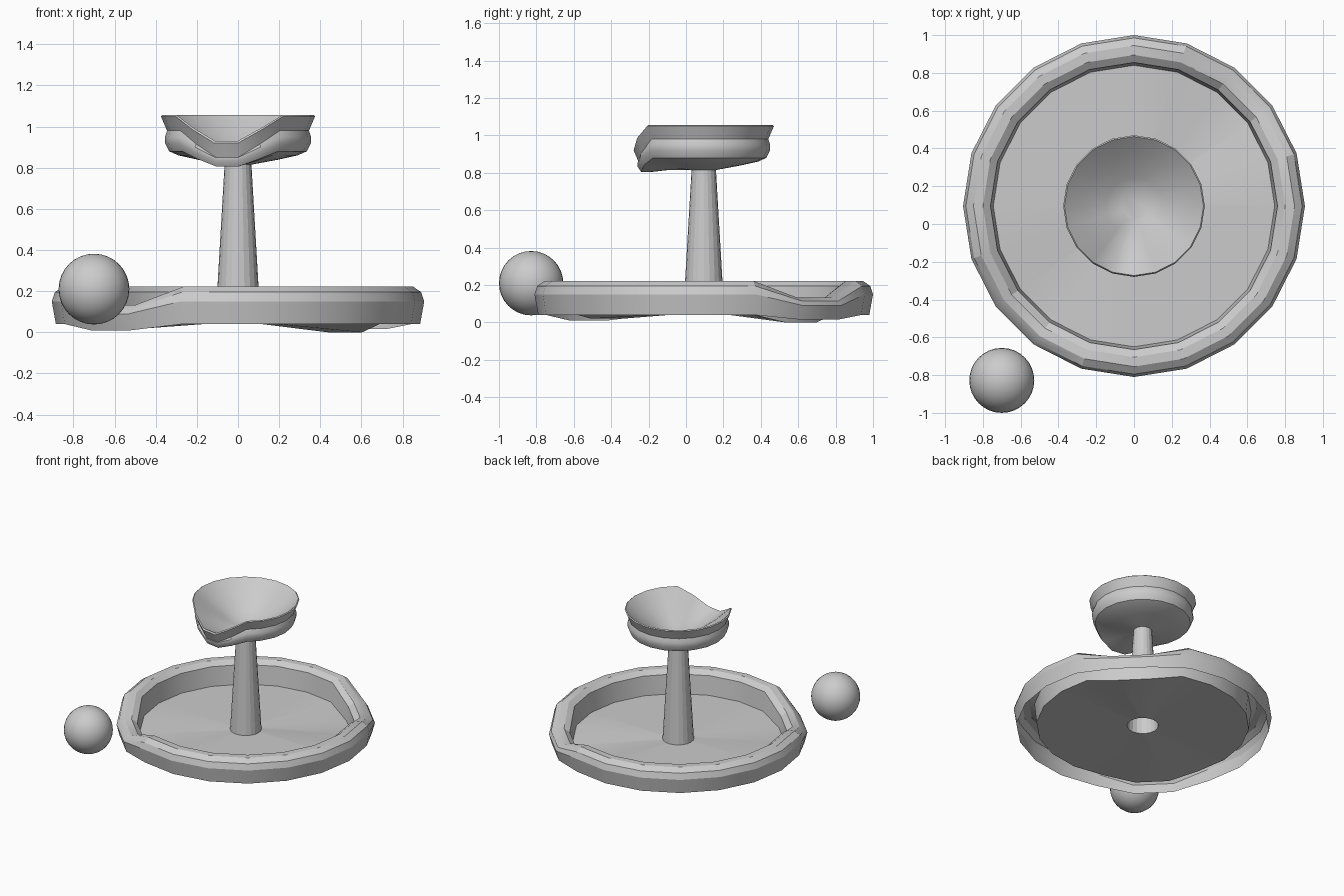
import bpy, bmesh, math

if "Cube" in bpy.data.objects:
    bpy.data.objects.remove(bpy.data.objects["Cube"])

N = 20
CX, CY = 0.0, 0.095


def lathe(name, profile, weights, angle=None, cap_top=False):
    """Revolve rows (radius, z, dip_a, dip_b); weights lower chosen columns to form spouts."""
    bm = bmesh.new()
    rings = []
    for r, z, da, db in profile:
        ring = []
        for k in range(N):
            a = math.radians(360 / N * k)
            wa, wb = weights.get(k, (0, 0))
            ring.append(bm.verts.new((CX + r * math.cos(a), CY + r * math.sin(a),
                                      z - wa * da - wb * db)))
        rings.append(ring)
    for lo, hi in zip(rings, rings[1:]):
        for k in range(N):
            n = (k + 1) % N
            bm.faces.new((lo[k], lo[n], hi[n], hi[k]))
    if cap_top:
        bm.faces.new(rings[-1])
    me = bpy.data.meshes.new(name)
    bm.to_mesh(me)
    bm.free()
    ob = bpy.data.objects.new(name, me)
    bpy.context.collection.objects.link(ob)
    if angle:
        smooth(ob, angle)
    return ob


def smooth(ob, angle):
    bpy.ops.object.select_all(action='DESELECT')
    ob.select_set(True)
    bpy.context.view_layer.objects.active = ob
    bpy.ops.object.shade_smooth_by_angle(angle=math.radians(angle))


# Large basin: open underneath, with pouring dips at back right and front left
basin = [(0.885, 0.04, 0.025, 0.03), (0.905, 0.15, 0.06, 0.06),
         (0.89, 0.195, 0.08, 0.085), (0.85, 0.223, 0.09, 0.09),
         (0.80, 0.223, 0.09, 0.09), (0.76, 0.195, 0.09, 0.09),
         (0.745, 0.05, 0.05, 0.03), (0.11, 0.05, 0, 0)]
lathe("basin", basin, {2: (1, 0), 3: (1, 0), 12: (0, 1), 13: (0, 1)}, 25)

# Tapered column
lathe("column", [(0.11, 0.05, 0, 0), (0.065, 0.82, 0, 0)], {})

# Upper bowl with a broad lip dipping at the front
bowl = [(0.065, 0.815, 0, 0), (0.20, 0.84, 0.025, 0), (0.29, 0.86, 0.055, 0),
        (0.335, 0.88, 0.075, 0), (0.355, 0.92, 0.085, 0), (0.355, 0.95, 0.10, 0),
        (0.345, 0.98, 0.13, 0), (0.375, 1.05, 0.13, 0), (0.368, 1.056, 0.125, 0),
        (0.27, 0.97, 0.085, 0), (0.15, 0.89, 0.04, 0), (0.075, 0.85, 0, 0)]
lathe("upper_bowl", bowl, {13: (0.5, 0), 14: (1, 0), 15: (1, 0), 16: (0.5, 0)},
      35, cap_top=True)

# Loose ball beside the basin
bpy.ops.mesh.primitive_uv_sphere_add(segments=32, ring_count=16, radius=0.172,
                                     location=(-0.70, -0.828, 0.21))
ball = bpy.context.object
ball.name = "ball"
smooth(ball, 40)
